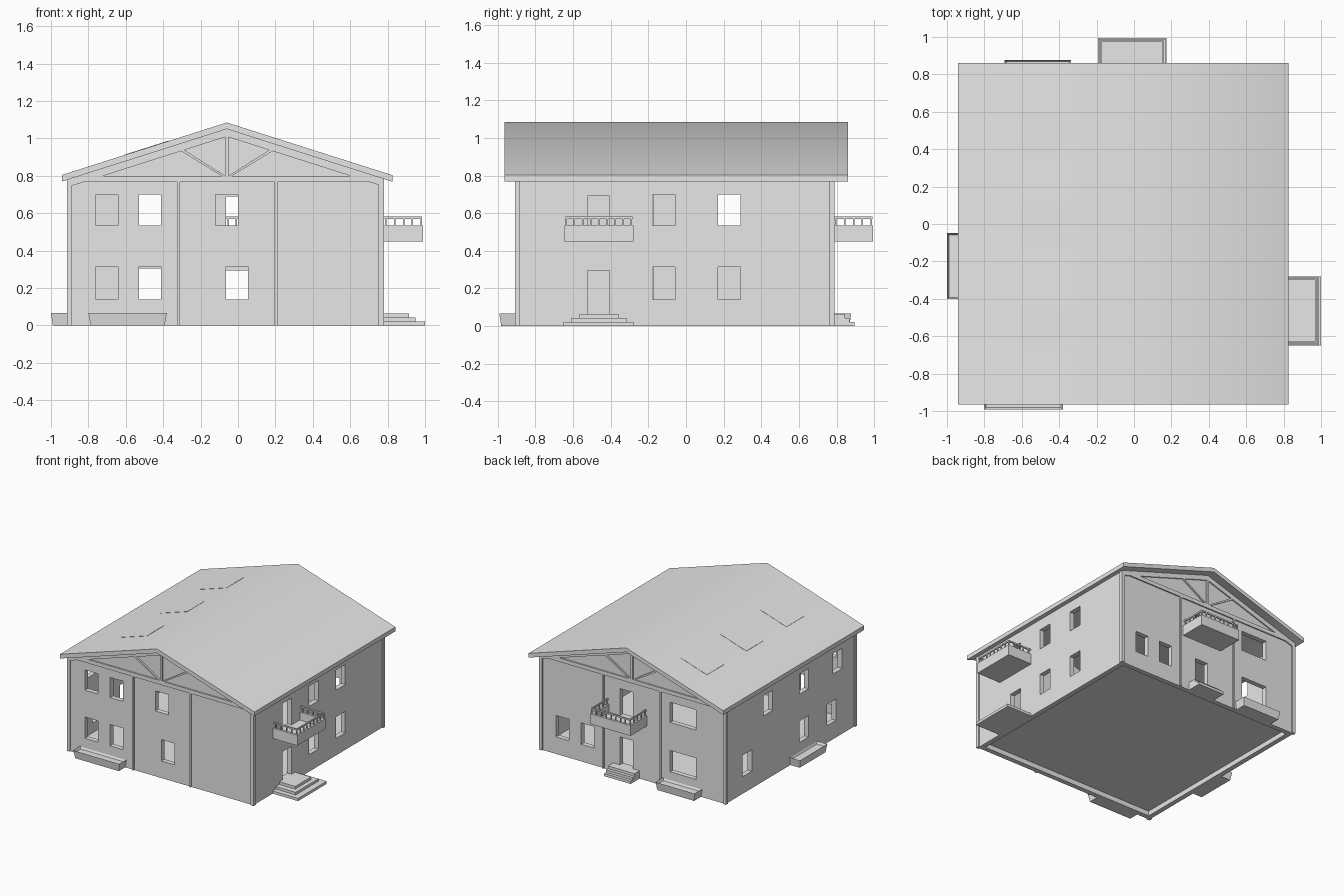
import bpy, bmesh, math
from mathutils import Matrix, Vector

cube = bpy.data.objects.get("Cube")
if cube:
    bpy.data.objects.remove(cube, do_unlink=True)

grey = bpy.data.materials.new("plain_grey")
grey.use_nodes = True
grey.diffuse_color = (0.8, 0.8, 0.8, 1)
grey.node_tree.nodes["Principled BSDF"].inputs["Base Color"].default_value = (0.8, 0.8, 0.8, 1)

RIDGE_X, SLOPE = -0.06, 0.318
X0, X1, Y0, Y1 = -0.915, 0.78, -0.91, 0.79   # outer faces of the corner posts
PROUD, WALL = 0.01, 0.04


def finish(name, bm):
    bmesh.ops.recalc_face_normals(bm, faces=bm.faces)
    mesh = bpy.data.meshes.new(name)
    bm.to_mesh(mesh)
    bm.free()
    mesh.materials.append(grey)
    ob = bpy.data.objects.new(name, mesh)
    bpy.context.collection.objects.link(ob)
    return ob


def add_box(bm, x0, x1, y0, y1, z0, z1):
    size = Matrix.Diagonal((x1 - x0, y1 - y0, z1 - z0, 1))
    mid = Matrix.Translation(((x0 + x1) / 2, (y0 + y1) / 2, (z0 + z1) / 2))
    return bmesh.ops.create_cube(bm, size=1, matrix=mid @ size)["verts"]


def boxes(name, items):
    bm = bmesh.new()
    for item in items:
        add_box(bm, *item)
    return finish(name, bm)


def prism(name, points, y0, y1):
    bm = bmesh.new()
    face = bm.faces.new([bm.verts.new((x, y0, z)) for x, z in points])
    out = bmesh.ops.extrude_face_region(bm, geom=[face])["geom"]
    bmesh.ops.translate(bm, vec=(0, y1 - y0, 0),
                        verts=[v for v in out if isinstance(v, bmesh.types.BMVert)])
    return finish(name, bm)


def under(x, top):
    return top - SLOPE * abs(x - RIDGE_X)


def chevron(name, x0, x1, top, depth, y0, y1):
    xs = (x0, RIDGE_X, x1)
    pts = [(x, under(x, top)) for x in xs] + [(x, under(x, top - depth)) for x in reversed(xs)]
    return prism(name, pts, y0, y1)


def cut(target, cutter):
    cutter.hide_render = True
    mod = target.modifiers.new("cut", 'BOOLEAN')
    mod.operation, mod.solver, mod.object = 'DIFFERENCE', 'EXACT', cutter
    bpy.context.view_layer.objects.active = target
    bpy.ops.object.modifier_apply(modifier=mod.name)
    bpy.data.objects.remove(cutter, do_unlink=True)


# Hollow walls with gables
wx0, wx1, wy0, wy1 = X0 + PROUD, X1 - PROUD, Y0 + PROUD, Y1 - PROUD
walls = prism("walls", [(wx0, 0), (wx1, 0), (wx1, under(wx1, 1.05)),
                        (RIDGE_X, 1.05), (wx0, under(wx0, 1.05))], wy0, wy1)
cut(walls, boxes("room_cutter", [(wx0 + WALL, wx1 - WALL, wy0 + WALL, wy1 - WALL, -1, 2)]))

# Window and door openings: centre along the wall, width, bottom, top
LOW, HIGH = (0.14, 0.315), (0.535, 0.70)
DOOR, BALCONY_DOOR = (0.065, 0.295), (0.47, 0.69)
W = 0.118
openings = {
    "front": [(-0.70, W, *LOW), (-0.70, W, *HIGH), (-0.47, W, *LOW), (-0.47, W, *HIGH),
              (-0.06, W, *HIGH), (-0.005, W, *LOW)],
    "back": [(0.575, W, *LOW), (0.345, W, *LOW), (-0.005, W, *DOOR), (-0.005, W, *BALCONY_DOOR),
             (-0.52, 0.235, 0.13, 0.305), (-0.52, 0.235, *HIGH)],
    "left": [(-0.465, W, *DOOR), (-0.465, W, *BALCONY_DOOR), (-0.118, W, *LOW), (-0.118, W, *HIGH),
             (0.23, W, *LOW), (0.23, W, *HIGH)],
    "right": [(0.50, W, *LOW), (0.23, W, *HIGH), (-0.235, W, *LOW), (-0.235, W, *HIGH),
              (-0.59, W, *LOW), (-0.67, W, *HIGH)],
}
planes = {"front": wy0, "back": wy1, "left": wx1, "right": wx0}
holes = []
for side, rows in openings.items():
    p = planes[side]
    for c, w, z0, z1 in rows:
        along, across = (c - w / 2, c + w / 2), (p - 0.06, p + 0.06)
        holes.append((*along, *across, z0, z1) if side in ("front", "back")
                     else (*across, *along, z0, z1))
cut(walls, boxes("opening_cutter", holes))
boxes("ground_floor", [(wx0 + 0.02, wx1 - 0.02, wy0 + 0.02, wy1 - 0.02, 0.04, 0.06)])

# Roof with soft ridge
roof = chevron("roof", -0.94, 0.825, 1.085, 0.035, -0.965, 0.86)
bpy.context.view_layer.objects.active = roof
roof.select_set(True)
bpy.ops.object.shade_smooth_by_angle(angle=math.radians(40))
roof.select_set(False)

# Flush skylights on the right slope
for i, y in enumerate((-0.54, -0.02, 0.49)):
    top = 1.087
    prism("skylight_%d" % (i + 1), [(x, under(x, t)) for x, t in
          ((-0.61, top), (-0.37, top), (-0.37, 1.08), (-0.61, 1.08))], y - 0.11, y + 0.11)

# Corner posts
POST = 0.028
boxes("corner_posts", [(x, x + POST, y, y + POST, 0, 0.785)
                       for x in (X0, X1 - POST) for y in (Y0, Y1 - POST)])

# Timber framing on both gable walls
for side, y0, y1 in (("front", Y0, wy0 + 0.002), ("back", wy1 - 0.002, Y1)):
    boxes(side + "_wall_posts", [(x, x + 0.016, y0, y1, 0, 0.77) for x in (-0.326, 0.194)])
    boxes(side + "_tie_beam", [(X0, X1, y0, y1, 0.768, 0.80)])
    boxes(side + "_king_post", [(RIDGE_X - 0.01, RIDGE_X + 0.01, y0, y1, 0.80, 1.02)])
    chevron(side + "_rafters", X0, X1, 1.05, 0.04, y0, y1)
    for s, label in ((-1, "right"), (1, "left")):
        prism("%s_%s_strut" % (side, label),
              [(RIDGE_X + s * dx, z) for dx, z in
               ((0.008, 0.80), (0.028, 0.80), (0.25, 0.935), (0.23, 0.94))], y0, y1)


def place(obs, origin, angle):
    for ob in obs:
        ob.data.transform(Matrix.Translation(origin) @ Matrix.Rotation(angle, 4, 'Z'))


# Balcony: open tray with railing, built outwards along +y
def balcony(name, origin, angle):
    w, d, t = 0.183, 0.21, 0.02
    tray = boxes(name + "_tray", [
        (-w, w, -0.01, d, 0.45, 0.47), (-w, w, d - t, d, 0.47, 0.535),
        (-w, -w + t, -0.01, d - t, 0.47, 0.535), (w - t, w, -0.01, d - t, 0.47, 0.535)])
    e, b = w - t / 2, 0.005
    n = d - t / 2
    bars = [(-e - b, e + b, n - b, n + b, 0.57, 0.582)]
    bars += [(s * e - b, s * e + b, -0.01, n - b, 0.57, 0.582) for s in (-1, 1)]
    posts = [(-e + 2 * e * i / 8, n) for i in range(9)]
    posts += [(s * e, 0.01 + n * i / 4.2) for s in (-1, 1) for i in range(4)]
    h = 0.004
    bars += [(x - h, x + h, y - h, y + h, 0.53, 0.572) for x, y in posts]
    place([tray, boxes(name + "_railing", bars)], origin, angle)


balcony("left_balcony", (X1, -0.463, 0), -math.pi / 2)
balcony("back_balcony", (-0.01, Y1 - 0.005, 0), 0)

# Entrance steps
boxes("left_steps", [(wx1 - 0.01, 1.0, -0.65, -0.28, 0, 0.022),
                     (wx1 - 0.01, 0.95, -0.61, -0.317, 0.022, 0.043),
                     (wx1 - 0.01, 0.915, -0.565, -0.36, 0.043, 0.065)])
boxes("back_steps", [(-0.125, 0.115, wy1 - 0.01, y, z, z + 0.0217)
                     for y, z in ((0.895, 0), (0.87, 0.0217), (0.845, 0.0433))])


# Planter: tapered trough with open top, built outwards along +y
def planter(name, w, d, origin, angle):
    bm = bmesh.new()
    verts = add_box(bm, -w, w, -0.012, d, 0, 0.066)
    for v in verts:
        if v.co.z < 0.01:
            v.co.x *= 0.94
            v.co.y -= 0.01 if v.co.y > 0 else 0
    top = max(bm.faces, key=lambda f: f.calc_center_median().z)
    bmesh.ops.inset_individual(bm, faces=[top], thickness=0.014)
    bmesh.ops.translate(bm, verts=top.verts, vec=Vector((0, 0, -0.02)))
    place([finish(name, bm)], origin, angle)


planter("front_planter", 0.21, 0.082, (-0.59, Y0, 0), math.pi)
planter("right_planter", 0.177, 0.085, (X0, -0.225, 0), math.pi / 2)
planter("back_planter", 0.177, 0.088, (-0.515, Y1, 0), 0)
